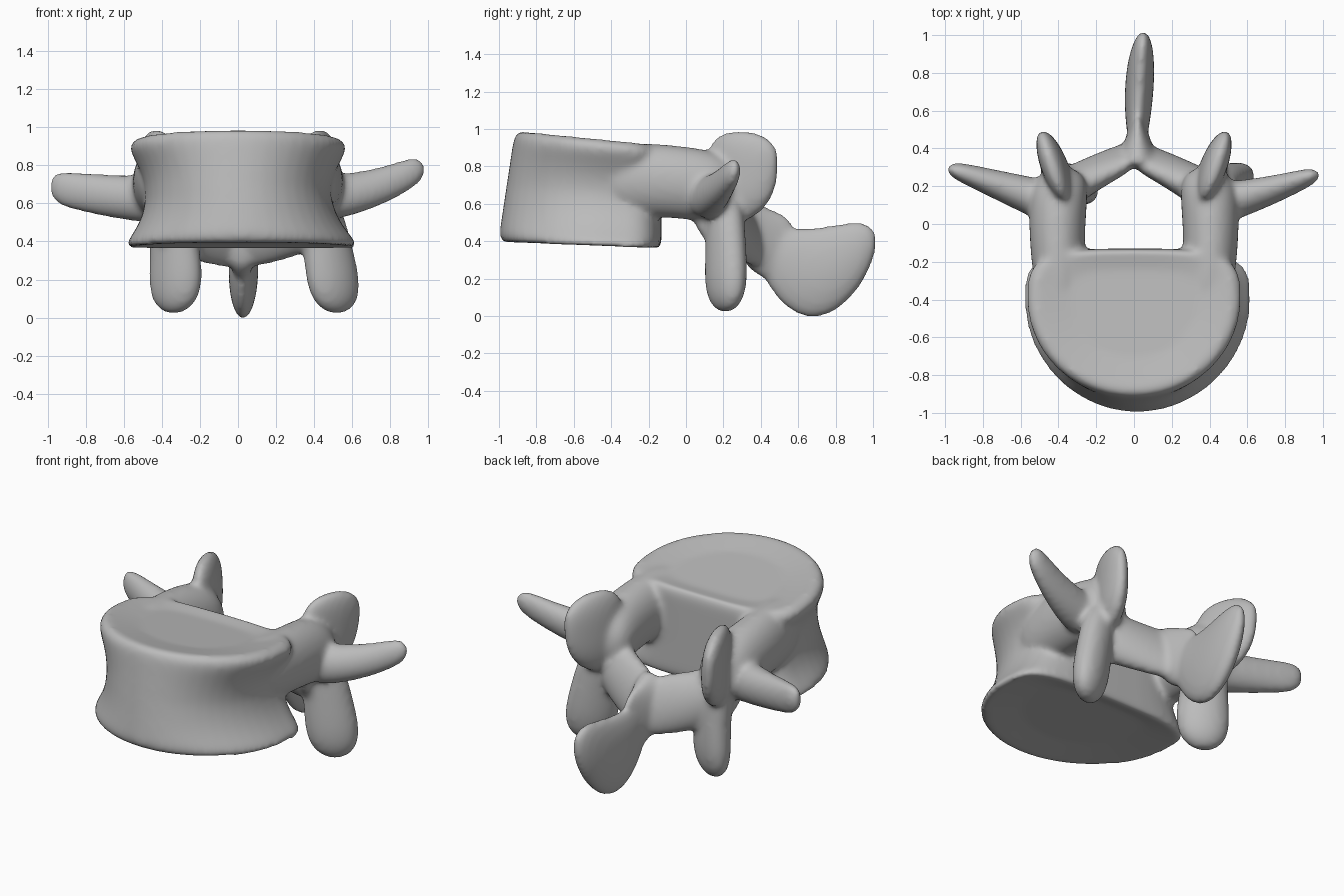
import bpy, bmesh
from math import sin, cos, tau, copysign
from mathutils import Vector

default_cube = bpy.data.objects.get("Cube")
if default_cube:
    bpy.data.objects.remove(default_cube, do_unlink=True)

bone = bpy.data.materials.new("bone grey")
bone.use_nodes = True
bone.diffuse_color = (0.5, 0.5, 0.5, 1)
shader = bone.node_tree.nodes["Principled BSDF"]
shader.inputs["Base Color"].default_value = bone.diffuse_color

X, Y, Z = Vector((1, 0, 0)), Vector((0, 1, 0)), Vector((0, 0, 1))
STEPS = 24
ANGLES = [tau * step / 48 for step in range(48)]
# Positions from -1 to 1, crowded towards the ends so that they stay round
SPREAD = [-cos(tau / 2 * step / STEPS) for step in range(STEPS + 1)]
parts = []


def mix(first, last, amount):
    return first + (last - first) * amount


def loft(name, rings):
    """Skin a stack of closed rings and cap both ends."""
    bm = bmesh.new()
    loops = [[bm.verts.new(point) for point in ring] for ring in rings]
    for lower, upper in zip(loops, loops[1:]):
        for index in range(len(lower)):
            before = index - 1
            bm.faces.new((lower[before], lower[index], upper[index], upper[before]))
    bm.faces.new(loops[0])
    bm.faces.new(loops[-1])
    bmesh.ops.recalc_face_normals(bm, faces=bm.faces)
    mesh = bpy.data.meshes.new(name)
    bm.to_mesh(mesh)
    bm.free()
    part = bpy.data.objects.new(name, mesh)
    bpy.context.collection.objects.link(part)
    parts.append(part)


def limb(name, start, bend, end, wide, thin, across, through, roundness):
    """Bent, tapering limb of elliptical section with rounded ends."""
    start, bend, end = Vector(start), Vector(bend), Vector(end)
    across, through = across.normalized(), through.normalized()
    rings = []
    for along in SPREAD:
        t = mix(0.5, 1, along)
        swell = max(1 - abs(along) ** roundness, 0.001) ** 0.5
        centre = mix(mix(start, bend, t), mix(bend, end, t), t)
        a = across * mix(*wide, t) * swell
        b = through * mix(*thin, t) * swell
        rings.append([centre + a * cos(angle) + b * sin(angle) for angle in ANGLES])
    loft(name, rings)


def body_ring(height, shrink=1):
    """Round front and flat back, pinched at the waist, with flared, rounded rims."""
    middle, back = -0.4, -0.13
    shrink *= 1 - 0.06 * abs(height) ** 16
    half_width = 0.49 + 0.14 * height ** 2 - 0.08 * max(height, 0) ** 8
    front = -0.96 + 0.045 * height
    ring = []
    for angle in ANGLES:
        c, s = cos(angle), sin(angle)
        power, reach = (0.55, back - middle) if s > 0 else (1, middle - front)
        x = half_width * shrink * copysign(abs(c) ** power, c) - 0.02 * min(height, 0)
        y = middle + reach * shrink * copysign(abs(s) ** power, s)
        slope = mix(0.07, 0.1, height)
        ring.append((x, y, mix(0.69, 0.99, height) - slope * (y + 0.9)))
    return ring


# Body with slightly dished ends
dish = 0.92
loft("body", [body_ring(-dish, 0.6)] + [body_ring(height) for height in SPREAD] + [body_ring(dish, 0.6)])

# Paired parts; the lower joints splay unevenly
for side, s, splay in (("left", 1, 0.52), ("right", -1, 0.34)):
    limb(side + "_pedicle", (s * 0.36, -0.5, 0.72), (s * 0.44, -0.1, 0.75), (s * 0.38, 0.3, 0.66),
         (0.2, 0.19), (0.13, 0.16), Z, X, 6)
    limb(side + "_upper_joint", (s * 0.4, 0.26, 0.5), (s * 0.43, 0.33, 0.8), (s * 0.43, 0.29, 0.99),
         (0.19, 0.21), (0.08, 0.06), Y + X * s * 0.35, X - Y * s * 0.35, 3)
    limb(side + "_lower_joint", (s * 0.4, 0.2, 0.7), (s * (splay - 0.04), 0.22, 0.4), (s * splay, 0.21, 0.02),
         (0.11, 0.17), (0.09, 0.1), X * s + Y * 0.6, Y * s - X * 0.6, 4)
    # Half of the sloping arch behind the canal
    limb(side + "_lamina", (s * 0.45, 0.12, 0.56), (s * 0.25, 0.26, 0.46), (-s * 0.03, 0.38, 0.42),
         (0.18, 0.18), (0.13, 0.06), Z - Y * 0.3, Y + Z * 0.3, 8)

# Side processes: the left one rises more than the right
limb("left_side_process", (0.4, 0.1, 0.63), (0.7, 0.16, 0.64), (0.98, 0.27, 0.8),
     (0.13, 0.07), (0.12, 0.04), Z - X * 0.3, Y - X * 0.4, 9)
limb("right_side_process", (-0.4, 0.1, 0.62), (-0.7, 0.2, 0.63), (-0.99, 0.3, 0.69),
     (0.13, 0.09), (0.12, 0.04), Z, Y + X * 0.4, 9)

# Rear spine: flared neck and deep hatchet end
limb("spinous_neck", (0.02, 0.3, 0.46), (0.02, 0.4, 0.4), (0.02, 0.6, 0.3),
     (0.18, 0.21), (0.13, 0.02), Z, X, 8)
limb("spinous_process", (0.02, 0.3, 0.55), (0.01, 0.55, 0), (0.05, 1.02, 0.4),
     (0.16, 0.3), (0.04, 0.1), Z, X, 2)

# Fuse everything into one smooth bone
bpy.ops.object.select_all(action="DESELECT")
for part in parts:
    part.select_set(True)
bpy.context.view_layer.objects.active = parts[0]
bpy.ops.object.join()
vertebra = bpy.context.object
vertebra.name = "vertebra"
vertebra.data.materials.append(bone)
fuse = vertebra.modifiers.new("fuse", "REMESH")
fuse.mode = "VOXEL"
fuse.voxel_size = 0.016
fuse.use_smooth_shade = True
soften = vertebra.modifiers.new("soften", "SMOOTH")
soften.factor = 0.5
soften.iterations = 12
